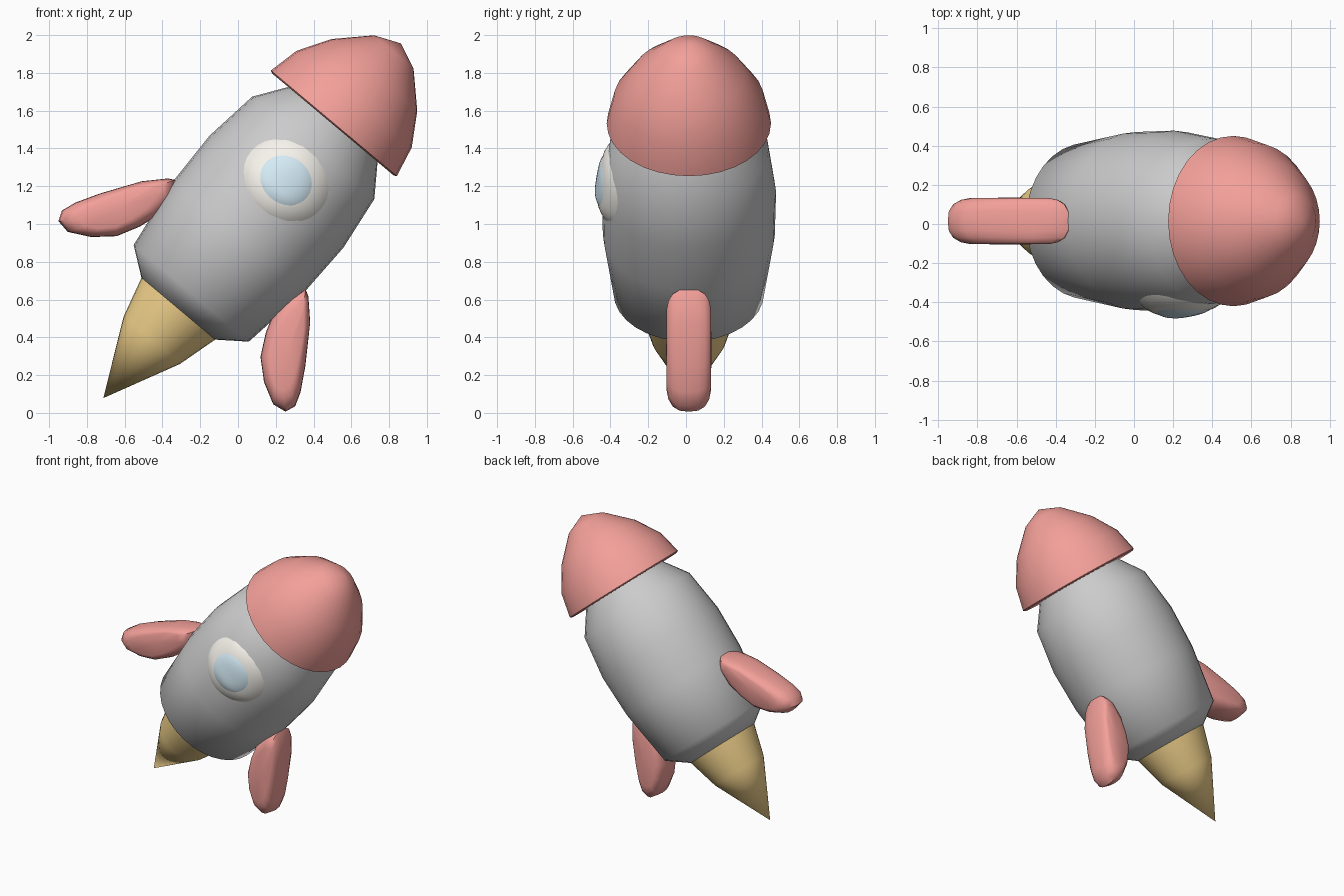
import bpy, bmesh
from math import sin, cos, pi, radians, sqrt
from mathutils import Matrix

if "Cube" in bpy.data.objects:
    bpy.data.objects.remove(bpy.data.objects["Cube"])

# Rocket is modelled upright (z = long axis, 0 = nose base), then tilted
TILT = Matrix.Translation((0.505, 0.015, 1.53)) @ Matrix.Rotation(radians(40), 4, 'Y')
SEG = 32


def material(name, rgb):
    m = bpy.data.materials.new(name)
    m.diffuse_color = (*rgb, 1)
    m.use_nodes = True
    m.node_tree.nodes["Principled BSDF"].inputs["Base Color"].default_value = m.diffuse_color
    return m


RED = material("red", (0.9, 0.35, 0.32))
ORANGE = material("orange", (0.92, 0.67, 0.27))
CREAM = material("cream", (0.93, 0.9, 0.84))
BLUE = material("blue", (0.66, 0.83, 0.92))


def finish(name, bm, mat=None, angle=50):
    bmesh.ops.recalc_face_normals(bm, faces=bm.faces)
    bm.transform(TILT)
    me = bpy.data.meshes.new(name)
    bm.to_mesh(me)
    bm.free()
    ob = bpy.data.objects.new(name, me)
    bpy.context.collection.objects.link(ob)
    if mat:
        me.materials.append(mat)
    bpy.ops.object.select_all(action='DESELECT')
    ob.select_set(True)
    bpy.context.view_layer.objects.active = ob
    bpy.ops.object.shade_smooth_by_angle(angle=radians(angle))
    return ob


def skin(bm, rings):
    """Bridge consecutive closed rings of verts."""
    for a, b in zip(rings, rings[1:]):
        n = len(a)
        for i in range(n):
            j = (i + 1) % n
            bm.faces.new((a[i], a[j], b[j], b[i]))


def fan(bm, ring, point):
    c = bm.verts.new(point)
    for i in range(len(ring)):
        bm.faces.new((ring[i], ring[(i + 1) % len(ring)], c))


def lathe(name, profile, bottom, top, mat=None):
    bm = bmesh.new()
    rings = [[bm.verts.new((r * cos(2 * pi * i / SEG), r * sin(2 * pi * i / SEG), z))
              for i in range(SEG)] for r, z in profile]
    skin(bm, rings)
    fan(bm, rings[0], (0, 0, bottom))
    fan(bm, rings[-1], (0, 0, top))
    return finish(name, bm, mat)


# Body, nose and flame
BODY = [(0.255, -1.277), (0.398, -1.171), (0.455, -0.77), (0.462, -0.468),
        (0.422, -0.166), (0.308, -0.003)]
lathe("body", BODY, -1.277, -0.003)
lathe("nose_cone", [(0.42, -0.004), (0.435, 0.004), (0.398, 0.171), (0.296, 0.338), (0.137, 0.497)],
      -0.004, 0.556, RED)
lathe("flame", [(0.255, -1.276), (0.195, -1.495)], -1.276, -1.895, ORANGE)

# Fins: puffy slabs made from one outline, thinner towards both faces
OUTLINE = [(.45, -.765), (.485, -.784), (.582, -.885), (.71, -1.077), (.78, -1.2), (.806, -1.275),
           (.785, -1.33), (.71, -1.342), (.597, -1.283), (.497, -1.193), (.435, -1.074),
           (.395, -.95), (.395, -.82)]
LAYERS = [(-.117, .6), (-.108, .76), (-.085, .9), (-.05, .98), (0, 1),
          (.05, .98), (.085, .9), (.108, .76), (.117, .6)]
CX, CZ = 0.585, -1.07
for name, side in (("left_fin", -1), ("right_fin", 1)):
    bm = bmesh.new()
    rings = [[bm.verts.new((side * (CX + (x - CX) * s), y, CZ + (z - CZ) * (0.4 * s + 0.6 * s ** 0.5)))
              for x, z in OUTLINE] for y, s in LAYERS]
    skin(bm, rings)
    fan(bm, rings[0], (side * CX, -.12, CZ))
    fan(bm, rings[-1], (side * CX, .12, CZ))
    finish(name, bm, RED)


def body_radius(z):
    for (r0, z0), (r1, z1) in zip(BODY, BODY[1:]):
        if z <= z1:
            return r0 + (r1 - r0) * (z - z0) / (z1 - z0)
    return BODY[-1][0]


# Porthole: domed oval patches hugging the front of the body
def patch(name, rx, rz, edge, height, mat):
    bm = bmesh.new()

    def point(s, a):
        x, z = rx * s * cos(a), -0.39 + rz * s * sin(a)
        return x, -sqrt((body_radius(z) + edge + height * (1 - s ** 4)) ** 2 - x * x), z

    rings = [[bm.verts.new(point(s, 2 * pi * i / SEG)) for i in range(SEG)]
             for s in (1, .95, .85, .7, .5, .25)]
    skin(bm, rings)
    fan(bm, rings[-1], point(0, 0))
    return finish(name, bm, mat)


patch("window_frame", 0.25, 0.205, -0.006, 0.036, CREAM)
patch("window_glass", 0.145, 0.125, 0.024, 0.014, BLUE)
